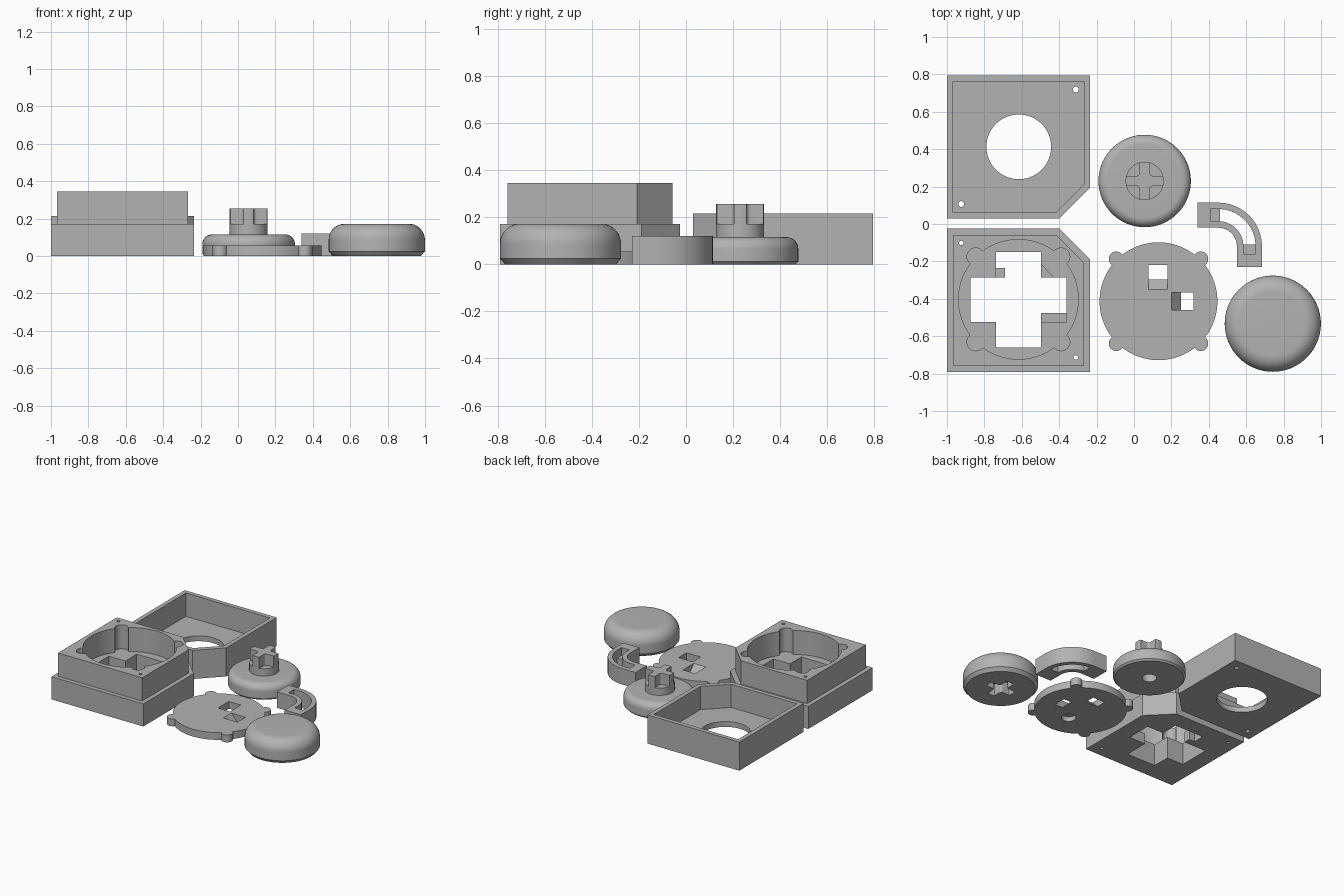
import bpy, bmesh
from math import sin, cos, pi, radians

cube = bpy.data.objects.get("Cube")
if cube:
    bpy.data.objects.remove(cube)

grey = bpy.data.materials.new("plain grey")
grey.use_nodes = True
COLOUR = (0.45, 0.45, 0.45, 1)
grey.diffuse_color = COLOUR
grey.node_tree.nodes["Principled BSDF"].inputs["Base Color"].default_value = COLOUR


def make(name, bm):
    bmesh.ops.recalc_face_normals(bm, faces=bm.faces)
    mesh = bpy.data.meshes.new(name)
    bm.to_mesh(mesh)
    bm.free()
    mesh.materials.append(grey)
    ob = bpy.data.objects.new(name, mesh)
    bpy.context.collection.objects.link(ob)
    return ob


def loft(name, low, high, z0, z1):
    """Solid between two matching outlines."""
    bm = bmesh.new()
    a = [bm.verts.new((x, y, z0)) for x, y in low]
    b = [bm.verts.new((x, y, z1)) for x, y in high]
    bm.faces.new(a)
    bm.faces.new(b)
    for i in range(len(a)):
        j = (i + 1) % len(a)
        bm.faces.new((a[i], a[j], b[j], b[i]))
    return make(name, bm)


def prism(name, pts, z0, z1):
    return loft(name, pts, pts, z0, z1)


def arc(cx, cy, r, a0, a1, n):
    return [(cx + r * cos(radians(a0 + (a1 - a0) * i / n)),
             cy + r * sin(radians(a0 + (a1 - a0) * i / n))) for i in range(n + 1)]


def cylinder(name, cx, cy, r, z0, z1, n=48):
    return prism(name, arc(cx, cy, r, 0, 360, n)[:-1], z0, z1)


def rect(x0, x1, y0, y1):
    return [(x0, y0), (x1, y0), (x1, y1), (x0, y1)]


def lathe(name, cx, cy, profile, n=96):
    bm = bmesh.new()
    vs = [bm.verts.new((r, 0, z)) for r, z in profile]
    es = [bm.edges.new(p) for p in zip(vs, vs[1:])]
    bmesh.ops.spin(bm, geom=vs + es, cent=(0, 0, 0), axis=(0, 0, 1),
                   angle=2 * pi, steps=n)
    bmesh.ops.remove_doubles(bm, verts=bm.verts, dist=1e-5)
    bmesh.ops.translate(bm, verts=bm.verts, vec=(cx, cy, 0))
    return make(name, bm)


def combine(ob, tools, mode="DIFFERENCE"):
    """Apply booleans and discard the helper solids."""
    bpy.context.view_layer.objects.active = ob
    for tool in tools:
        mod = ob.modifiers.new("bool", "BOOLEAN")
        mod.operation, mod.solver, mod.object = mode, "EXACT", tool
        bpy.ops.object.modifier_apply(modifier=mod.name)
        bpy.data.objects.remove(tool)
    return ob


def box_outline(cy, h, cham, s):
    """Square with the corner at (+x, s*y) cut off."""
    cx = -0.6175
    pts = [(-h, -h), (h, -h), (h, h - cham), (h - cham, h), (-h, h)]
    return [(cx + x, cy + s * y) for x, y in pts]


def screw_holes(cy, s, r):
    return [cylinder("cutter", -0.6175 + k * 0.306, cy + k * s * 0.306, r, -0.1, 0.5, 20)
            for k in (-1, 1)]


# Lid: open tray with a round window
lid_y = 0.4125
lid = prism("lid_tray", box_outline(lid_y, 0.3825, 0.165, -1), 0, 0.215)
combine(lid, [prism("cutter", box_outline(lid_y, 0.35, 0.15, -1), 0.04, 0.3),
              cylinder("cutter", -0.616, lid_y, 0.173, -0.1, 0.1, 72)]
        + screw_holes(lid_y, 1, 0.016))

# Base: stepped block with a lobed round well and a cross opening
base_y, well_floor, ledge = -0.4075, 0.165, 0.08
base = prism("base_block", box_outline(base_y, 0.3825, 0.165, 1), 0, 0.17)
combine(base, [prism("upper", box_outline(base_y, 0.35, 0.15, 1), 0.1, 0.345)], "UNION")
wx, wy = -0.618, -0.403
cutters = [cylinder("cutter", wx, wy, 0.32, well_floor, 0.5, 96)]
cutters += [cylinder("cutter", wx + i * 0.228, wy + j * 0.228, 0.047, well_floor, 0.5, 32)
            for i in (-1, 1) for j in (-1, 1)]
cutters += [prism("cutter", rect(-0.738, -0.498, -0.66, -0.15), -0.1, 0.25),
            prism("cutter", rect(-0.875, -0.36, -0.525, -0.285), -0.1, 0.25),
            prism("cutter", [(-0.51, -0.30), (-0.42, -0.30), (-0.43, -0.285),
                             (-0.498, -0.215), (-0.51, -0.20)], ledge, 0.25)]
combine(base, cutters + screw_holes(base_y, -1, 0.012))
prism("base_ledge_small", rect(-0.739, -0.69, -0.286, -0.235), 0, ledge)
prism("base_ledge_long", rect(-0.498, -0.359, -0.526, -0.475), 0, ledge)

# Disc with four edge nubs, two ramped slots and a blind hole underneath
dx, dy = 0.131, -0.413
disc = cylinder("disc_plate", dx, dy, 0.315, 0, 0.055, 96)
combine(disc, [cylinder("nub", dx + i * 0.226, dy + j * 0.226, 0.04, 0, 0.055, 32)
               for i in (-1, 1) for j in (-1, 1)], "UNION")
combine(disc, [
    loft("cutter", rect(0.078, 0.179, -0.285, -0.22), rect(0.078, 0.179, -0.36, -0.22), -0.011, 0.066),
    loft("cutter", rect(0.26, 0.318, -0.46, -0.365), rect(0.19, 0.318, -0.46, -0.365), -0.011, 0.066),
    cylinder("cutter", dx, dy - 0.125, 0.05, -0.1, 0.035, 32)])


def quarter_cutters(cx, cy, half, size, fillet, z0, z1):
    """Four corner blocks that leave a cross with filleted inner corners."""
    out = []
    for i, j in ((1, 1), (-1, 1), (-1, -1), (1, -1)):
        pts = [(size, half), (size, size), (half, size)]
        pts += arc(half + fillet, half + fillet, fillet, 180, 270, 5)
        out.append(prism("cutter", [(cx + i * x, cy + j * y) for x, y in pts], z0, z1))
    return out


# Knob: rounded wheel with a cross-topped post
kx, ky = 0.057, 0.23
knob = lathe("knob_wheel", kx, ky,
             [(0, 0), (0.235, 0), (0.247, 0.012)] + arc(0.197, 0.065, 0.05, 0, 90, 10) + [(0, 0.115)])
combine(knob, [cylinder("cutter", kx, ky, 0.05, -0.1, 0.06, 32)])
post = cylinder("knob_post", kx, ky, 0.102, 0.1, 0.255, 64)
combine(post, quarter_cutters(kx, ky, 0.027, 0.15, 0.018, 0.17, 0.3))

# Cap: domed button with a cross socket underneath
cx, cy = 0.742, -0.533
cap = lathe("cap_button", cx, cy,
            [(0, 0), (0.236, 0), (0.257, 0.025)] + arc(0.172, 0.087, 0.085, 0, 90, 14) + [(0, 0.172)])
plug = cylinder("cutter", cx, cy, 0.105, -0.05, 0.09, 64)
combine(plug, quarter_cutters(cx, cy, 0.03, 0.15, 0.015, -0.1, 0.2))
combine(cap, [plug])

# Elbow: quarter-turn guide with a curved slot and a ledge at each end
ex, ey = 0.45, -0.12


def elbow(name, r0, r1, end, z0, z1):
    pts = [(ex - end, ey + r1)] + arc(ex, ey, r1, 90, 0, 24) + [(ex + r1, ey - end)]
    pts += [(ex + r0, ey - end)] + arc(ex, ey, r0, 0, 90, 24) + [(ex - end, ey + r0)]
    return prism(name, pts, z0, z1)


guide = elbow("elbow_guide", 0.1, 0.234, 0.11, 0, 0.12)
combine(guide, [elbow("cutter", 0.135, 0.2, 0.04, -0.1, 0.2)])
prism("elbow_ledge_left", rect(ex - 0.041, ex + 0.01, ey + 0.134, ey + 0.201), 0, 0.06)
prism("elbow_ledge_front", rect(ex + 0.134, ex + 0.201, ey - 0.041, ey + 0.01), 0, 0.06)

# Smooth the round parts, keep the edges crisp
for ob in bpy.context.collection.objects:
    if ob.type == "MESH" and ob.data.materials and ob.data.materials[0] == grey:
        bpy.ops.object.select_all(action="DESELECT")
        ob.select_set(True)
        bpy.context.view_layer.objects.active = ob
        bpy.ops.object.shade_smooth_by_angle(angle=radians(30))
